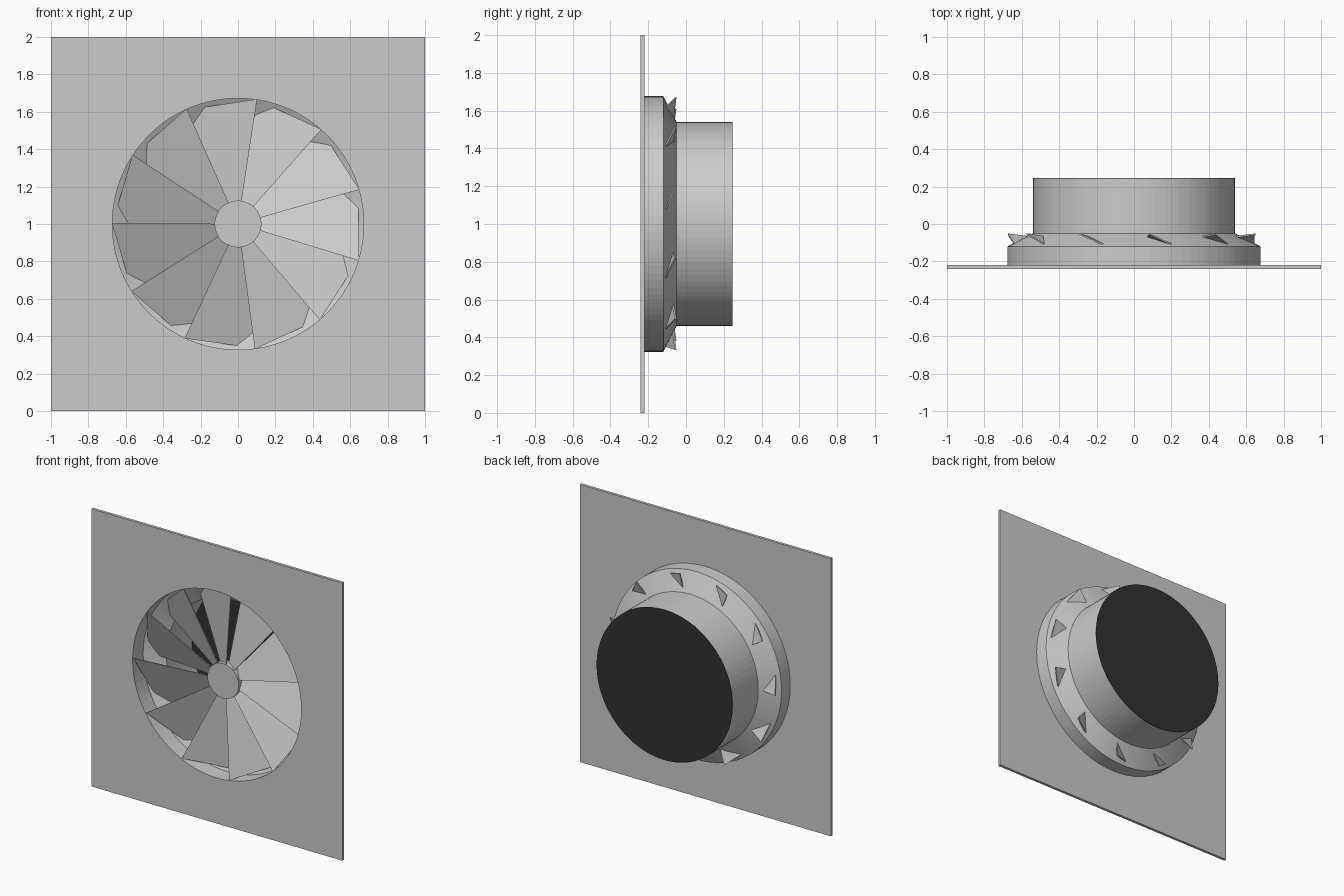
import bpy, bmesh, math
from mathutils import Vector

if "Cube" in bpy.data.objects:
    bpy.data.objects.remove(bpy.data.objects["Cube"])

SEG = 96          # sides of the round parts
BLADES = 11
CZ = 1.0          # height of the fan axis


def material(name, v):
    m = bpy.data.materials.new(name)
    m.diffuse_color = (v, v, v, 1)
    m.use_nodes = True
    m.node_tree.nodes["Principled BSDF"].inputs["Base Color"].default_value = m.diffuse_color
    return m


grey = material("light grey metal", 0.6)
dark = material("dark opening", 0.03)


def finish(bm, name, mat):
    bmesh.ops.recalc_face_normals(bm, faces=bm.faces)
    me = bpy.data.meshes.new(name)
    bm.to_mesh(me)
    bm.free()
    me.materials.append(mat)
    ob = bpy.data.objects.new(name, me)
    bpy.context.collection.objects.link(ob)
    return ob


def polar(r, a, y):
    return Vector((r * math.cos(a), y, CZ + r * math.sin(a)))


def square_point(a, y):
    return polar(1 / max(abs(math.cos(a)), abs(math.sin(a))), a, y)


def loft(name, rings, mat, closed=True, caps=False):
    """Joins rings of points; each ring is a function of the angle."""
    bm = bmesh.new()
    loops = [[bm.verts.new(f(2 * math.pi * i / SEG)) for i in range(SEG)] for f in rings]
    pairs = list(zip(loops, loops[1:]))
    if closed:
        pairs.append((loops[-1], loops[0]))
    for p, q in pairs:
        for i in range(SEG):
            j = (i + 1) % SEG
            bm.faces.new((p[i], p[j], q[j], q[i]))
    if caps:
        bm.faces.new(loops[0])
        bm.faces.new(loops[-1])
    return finish(bm, name, mat)


def circle(r, y):
    return lambda a: polar(r, a, y)


# Square face plate with a round hole
F, B, HOLE = -0.24, -0.22, 0.672
loft("face_plate", [circle(HOLE, F), lambda a: square_point(a, F),
                    lambda a: square_point(a, B), circle(HOLE, B)], grey)

# Thin housing: wide collar, cone, narrow duct neck
outer = [(0.677, B), (0.677, -0.12), (0.541, -0.05), (0.541, 0.243)]
inner = [(r - 0.005, y) for r, y in reversed(outer)]
loft("housing", [circle(r, y) for r, y in outer + inner], grey)

# Dark disc closing the neck
loft("duct_opening", [circle(0.541, 0.24), circle(0.541, 0.245)], dark, False, True)

# Central hub
loft("hub", [circle(0.125, -0.17), circle(0.125, -0.11)], grey, False, True)

# Tilted flat blades, each a thin trapezoid overlapping the next one
R0, R1, MID, T = 0.12, 0.675, -0.14, 0.004
HALF = math.radians(17.1)
SLOPE = 0.43      # depth gained per unit of width
for k in range(BLADES):
    c = math.radians(98.4) + 2 * math.pi * k / BLADES
    bm = bmesh.new()
    sides = []
    for t in (-T, T):
        pts = []
        for r, s in ((R0, -1), (R1, -1), (R1, 1), (R0, 1)):
            depth = MID + s * r * math.sin(HALF) * SLOPE
            pts.append(bm.verts.new(polar(r, c + s * HALF, depth + t)))
        sides.append(pts)
    lo, hi = sides
    bm.faces.new(lo)
    bm.faces.new(hi)
    for i in range(4):
        j = (i + 1) % 4
        bm.faces.new((lo[i], lo[j], hi[j], hi[i]))
    finish(bm, f"blade_{k + 1}", grey)
